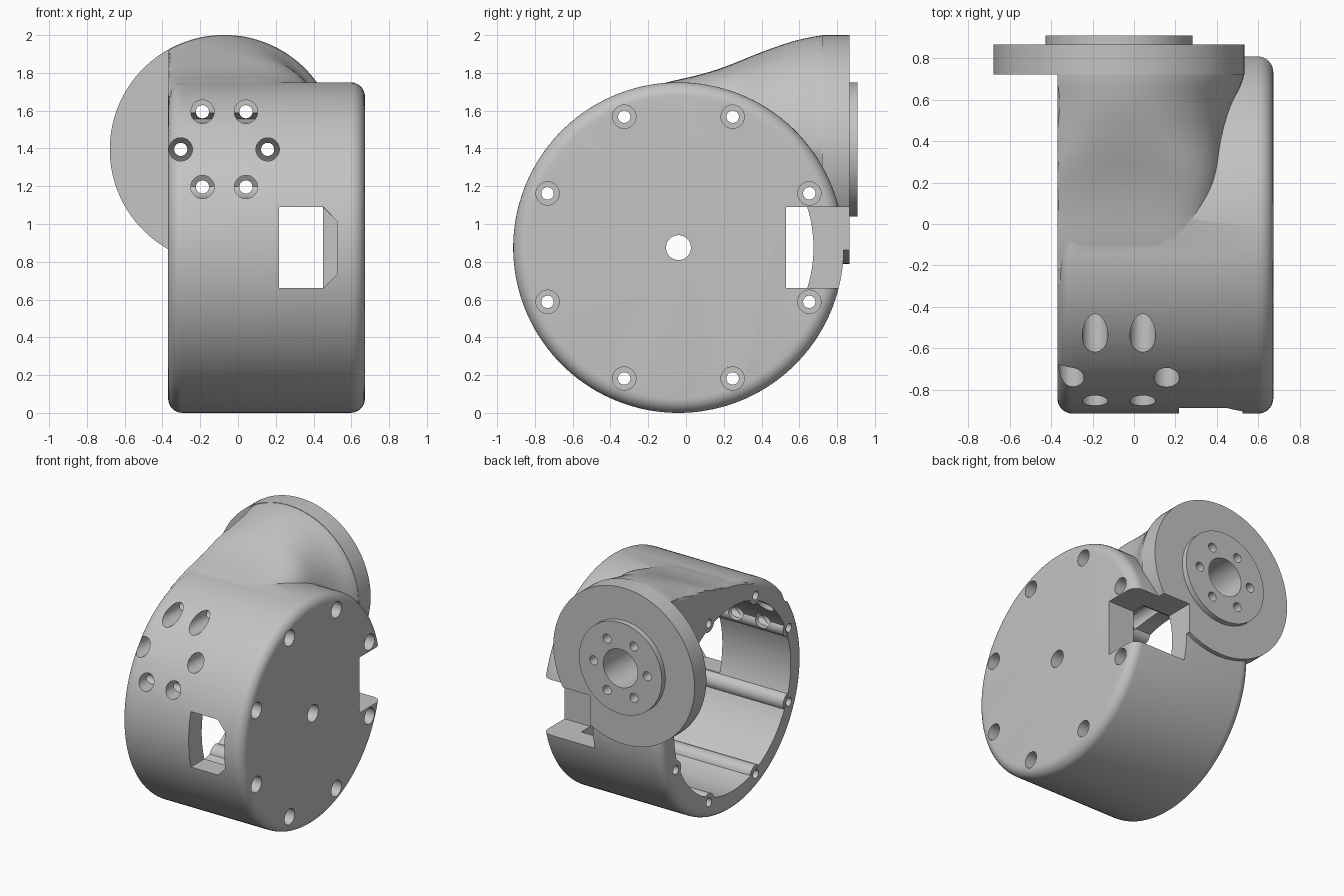
import bpy, bmesh, math
from mathutils import Vector

cube = bpy.data.objects.get("Cube")
if cube:
    bpy.data.objects.remove(cube, do_unlink=True)

DRUM_Y, DRUM_Z, DRUM_R = -0.04, 0.875, 0.875
HUB_X, HUB_Z = -0.073, 1.395
OPEN_X, CAP_X = -0.37, 0.672

grey = bpy.data.materials.new("plain grey")
grey.use_nodes = True
grey.diffuse_color = (0.55, 0.55, 0.55, 1)
grey.node_tree.nodes["Principled BSDF"].inputs["Base Color"].default_value = grey.diffuse_color


def make(name, rings):
    """Skin a list of equal-length closed rings and cap both ends."""
    bm = bmesh.new()
    loops = [[bm.verts.new(p) for p in ring] for ring in rings]
    n = len(loops[0])
    for a, b in zip(loops, loops[1:]):
        for i in range(n):
            bm.faces.new((a[i], a[(i + 1) % n], b[(i + 1) % n], b[i]))
    bm.faces.new(loops[0])
    bm.faces.new(loops[-1])
    bmesh.ops.recalc_face_normals(bm, faces=bm.faces)
    mesh = bpy.data.meshes.new(name)
    bm.to_mesh(mesh)
    bm.free()
    mesh.materials.append(grey)
    obj = bpy.data.objects.new(name, mesh)
    bpy.context.scene.collection.objects.link(obj)
    return obj


def turned(name, axis, u, v, profile, sides=32):
    """Turn (position, radius) pairs about a line along x or y."""
    rings = []
    for pos, r in profile:
        ring = []
        for i in range(sides):
            a = math.tau * (i + 0.5) / sides
            p, q = u + r * math.cos(a), v + r * math.sin(a)
            ring.append((pos, p, q) if axis == "x" else (p, pos, q))
        rings.append(ring)
    return make(name, rings)


def prism(name, outline, y0, y1):
    return make(name, [[(x, y, z) for x, z in outline] for y in (y0, y1)])


def combine(target, tool, operation):
    mod = target.modifiers.new("cut", "BOOLEAN")
    mod.operation, mod.solver, mod.object = operation, "EXACT", tool
    bpy.context.view_layer.update()
    graph = bpy.context.evaluated_depsgraph_get()
    mesh = bpy.data.meshes.new_from_object(target.evaluated_get(graph))
    target.modifiers.clear()
    target.data = mesh
    bpy.data.objects.remove(tool, do_unlink=True)


def add(tool):
    combine(body, tool, "UNION")


def cut(tool):
    combine(body, tool, "DIFFERENCE")


# Drum with rounded rims
fillet = 0.075
steps = [math.pi / 2 * i / 8 for i in range(9)]
profile = [(OPEN_X + fillet * (1 - math.sin(a)), DRUM_R - fillet * (1 - math.cos(a)))
           for a in reversed(steps)]
profile += [(CAP_X - fillet * (1 - math.sin(a)), DRUM_R - fillet * (1 - math.cos(a)))
            for a in steps]
body = turned("housing", "x", DRUM_Y, DRUM_Z, profile, 128)

# Neck blending the drum into the flange: y, top, centre height, half width, squareness
keys = [(-0.3, 1.69, 1.25, 0.42, 5), (-0.1, 1.75, 1.25, 0.45, 5), (0.05, 1.785, 1.28, 0.48, 4.5),
        (0.2, 1.83, 1.3, 0.51, 4), (0.4, 1.91, 1.33, 0.53, 2.6), (0.57, 1.968, 1.37, 0.55, 2.1),
        (0.7, 1.996, 1.39, 0.6, 2), (0.76, 1.998, 1.395, 0.605, 2)]


def spline(a, b, c, d, t):
    return 0.5 * (2 * b + (c - a) * t + (2 * a - 5 * b + 4 * c - d) * t * t
                  + (3 * b - a - 3 * c + d) * t ** 3)


def section(y, top, mid, width, power):
    side = OPEN_X + 0.001
    ring = []
    for i in range(49):
        a = math.pi * i / 48
        c, s = math.cos(a), max(math.sin(a), 0)
        x = HUB_X + width * math.copysign(abs(c) ** (2 / power), c)
        ring.append((max(x, side), y, mid + (top - mid) * s ** (2 / power)))
    return ring + [(side, y, 1.12), (HUB_X + 0.85 * width, y, 1.12)]


rings = []
padded = [keys[0]] + keys + [keys[-1]]
for a, b, c, d in zip(padded, padded[1:], padded[2:], padded[3:]):
    for t in (0, 0.25, 0.5, 0.75):
        rings.append(section(*[spline(*k, t) for k in zip(a, b, c, d)]))
rings.append(section(*keys[-1]))
add(make("neck", rings))

# Mounting flange and raised boss
add(turned("flange", "y", HUB_X, HUB_Z,
           [(0.72, 0.606), (0.865, 0.606), (0.865, 0.355), (0.908, 0.355)], 96))

# Hollow interior, open on one side
cut(turned("bore", "x", DRUM_Y, DRUM_Z, [(-0.6, 0.715), (0.45, 0.715)], 128))

# Screw columns along the inner wall
screws = []
for i in range(8):
    a = math.tau * (i + 0.5) / 8
    screws.append((DRUM_Y + 0.75 * math.cos(a), DRUM_Z + 0.75 * math.sin(a)))
for y, z in screws:
    add(turned("screw_column", "x", y, z, [(OPEN_X + 0.003, 0.068), (0.5, 0.068)], 24))

# Counterbored screw holes and centre hole
for y, z in screws:
    cut(turned("screw_hole", "x", y, z,
               [(-0.6, 0.033), (0.55, 0.033), (0.55, 0.062), (0.8, 0.062)], 24))
cut(turned("centre_hole", "x", DRUM_Y, DRUM_Z, [(0.3, 0.066), (0.8, 0.066)]))

# Flange bore, bolt holes and the access holes lined up with them
cut(turned("flange_bore", "y", HUB_X, HUB_Z, [(0.1, 0.148), (1, 0.148)], 48))
for i in range(6):
    a = math.tau * i / 6
    cut(turned("bolt_hole", "y", HUB_X + 0.23 * math.cos(a), HUB_Z + 0.23 * math.sin(a),
               [(-1.1, 0.062), (0, 0.062), (0, 0.035), (1, 0.035)], 24))

# Rear slot open through the cap, and front window with clipped corners
cut(prism("rear_slot", [(0.217, 0.66), (0.9, 0.66), (0.9, 1.09), (0.217, 1.09)], 0.53, 1.2))
cut(prism("front_window", [(0.217, 0.66), (0.45, 0.66), (0.523, 0.733), (0.523, 1.017),
                           (0.45, 1.09), (0.217, 1.09)], -1.2, -0.61))

# Smooth curved faces, crisp edges
bpy.ops.object.select_all(action="DESELECT")
body.select_set(True)
bpy.context.view_layer.objects.active = body
bpy.ops.object.shade_smooth_by_angle(angle=math.radians(30))
